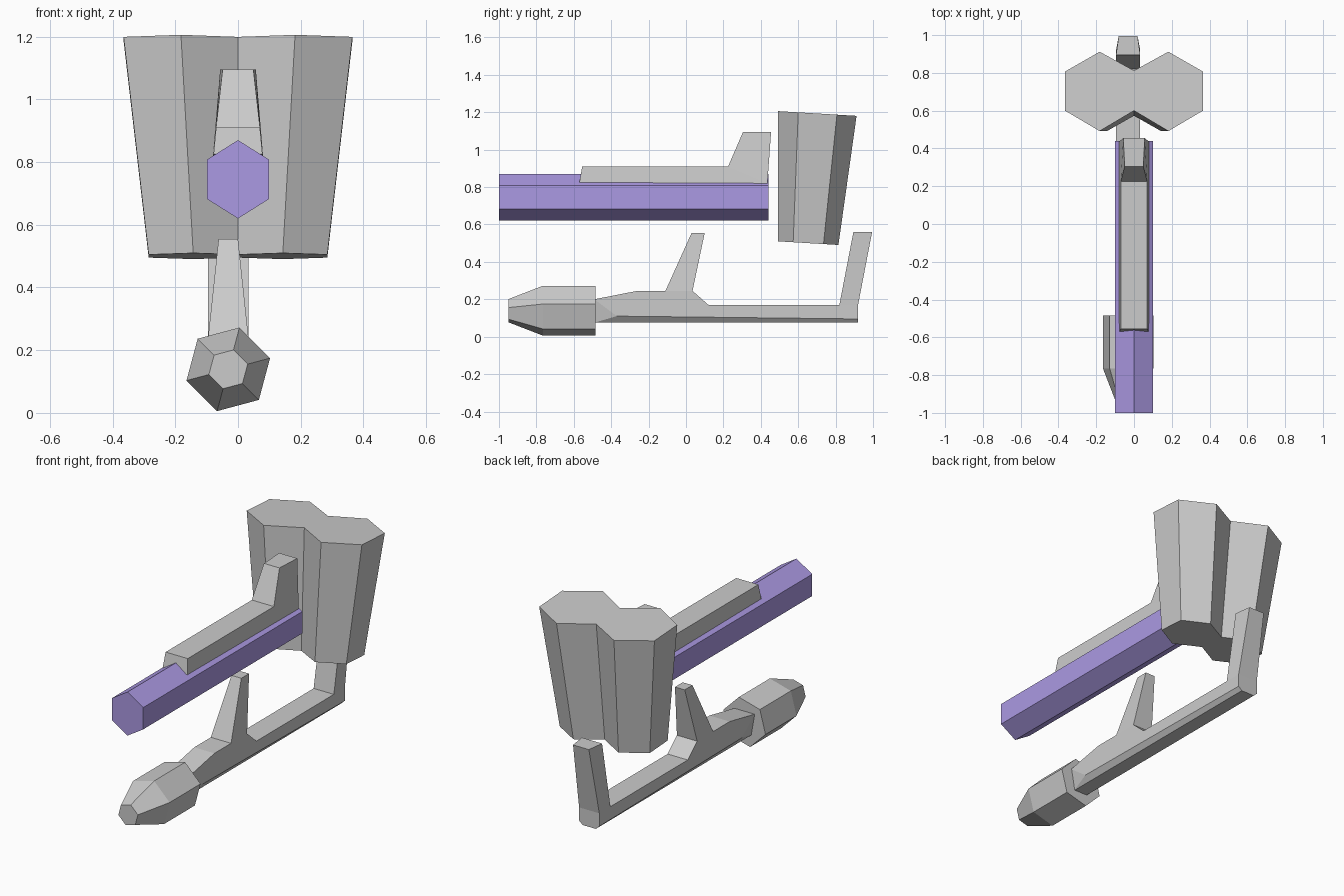
import bpy
import bmesh
from math import cos, sin, radians

cube = bpy.data.objects.get("Cube")
if cube:
    bpy.data.objects.remove(cube, do_unlink=True)


def make_material(name, rgb):
    mat = bpy.data.materials.new(name)
    mat.use_nodes = True
    mat.diffuse_color = (*rgb, 1)
    mat.node_tree.nodes["Principled BSDF"].inputs["Base Color"].default_value = (*rgb, 1)
    return mat


grey = make_material("light grey", (0.6, 0.6, 0.6))
purple = make_material("soft purple", (0.41, 0.32, 0.77))


def finish(bm, name, mat):
    bmesh.ops.recalc_face_normals(bm, faces=bm.faces)
    mesh = bpy.data.meshes.new(name)
    bm.to_mesh(mesh)
    bm.free()
    mesh.materials.append(mat)
    obj = bpy.data.objects.new(name, mesh)
    bpy.context.collection.objects.link(obj)
    return obj


def loft(name, rings, mat):
    """Join matching rings of points and close both ends."""
    bm = bmesh.new()
    loops = [[bm.verts.new(p) for p in ring] for ring in rings]
    n = len(loops[0])
    for a, b in zip(loops, loops[1:]):
        for i in range(n):
            j = (i + 1) % n
            bm.faces.new((a[i], a[j], b[j], b[i]))
    bm.faces.new(loops[0])
    bm.faces.new(loops[-1])
    return finish(bm, name, mat)


def slab(name, points, cells, centre, mat):
    """Side profile of (y, z, half width) points, filled by cells on both flanks."""
    bm = bmesh.new()
    left = [bm.verts.new((centre + w, y, z)) for y, z, w in points]
    right = [bm.verts.new((centre - w, y, z)) for y, z, w in points]
    edges = {}
    for cell in cells:
        for side in (left, right):
            bm.faces.new([side[i] for i in cell])
        for i, j in zip(cell, cell[1:] + cell[:1]):
            key = (min(i, j), max(i, j))
            edges[key] = edges.get(key, 0) + 1
    # Bridge the outline only
    for (i, j), count in edges.items():
        if count == 1:
            bm.faces.new((left[i], left[j], right[j], right[i]))
    return finish(bm, name, mat)


def hexagon(y, x, z, rx, rz, turn):
    angles = [radians(turn + 60 * i) for i in range(6)]
    return [(x + rx * cos(a), y, z + rz * sin(a)) for a in angles]


# Long hexagonal barrel
loft("barrel", [hexagon(y, 0, 0.745, 0.115, 0.125, 30) for y in (-1, 0.44)], purple)

# Raised cover on top of the barrel
slab("top_cover",
     [(-0.57, 0.825, 0.078), (-0.555, 0.91, 0.07), (0.225, 0.91, 0.07),
      (0.305, 1.095, 0.049), (0.455, 1.095, 0.057), (0.435, 0.82, 0.08)],
     [[0, 1, 2, 5], [2, 3, 4, 5]], 0, grey)

# Lower rail with its two upright posts and chamfered underside
W = 0.064
slab("lower_rail",
     [(-0.49, 0.20, W), (-0.26, 0.245, W), (-0.11, 0.245, W),
      (0.03, 0.555, 0.031), (0.10, 0.555, 0.031), (0.035, 0.245, W),
      (0.12, 0.17, W), (0.82, 0.17, W), (0.895, 0.56, W), (0.995, 0.56, 0.05),
      (0.92, 0.17, W), (0.92, 0.095, W), (-0.37, 0.11, W),
      (-0.49, 0.075, 0.042), (0.92, 0.075, 0.042)],
     [[0, 1, 2, 5, 6, 12], [2, 3, 4, 5], [6, 7, 10, 11, 12],
      [7, 8, 9, 10], [0, 12, 13], [12, 11, 14, 13]], -0.031, grey)

# Tapered hexagonal nose on the rail
loft("rail_nose", [hexagon(y, -0.031, 0.139, r, r, 15)
                   for y, r in ((-0.95, 0.064), (-0.765, 0.138), (-0.485, 0.138))], grey)


# Double-hexagon tapered hopper with slanted ends
def hopper_ring(outer, lobe, front, side_front, side_back, back, notch, z):
    half = [(0, notch[0]), (lobe, front), (outer, side_front),
            (outer, side_back), (lobe, back), (0, notch[1])]
    outline = half + [(-x, y) for x, y in reversed(half[1:-1])]
    return [(x, y, z - 0.06 * (y - 0.49)) for x, y in outline]


loft("rear_hopper",
     [hopper_ring(0.285, 0.143, 0.492, 0.573, 0.735, 0.815, (0.573, 0.735), 0.51),
      hopper_ring(0.365, 0.182, 0.492, 0.6, 0.807, 0.912, (0.6, 0.812), 1.206)], grey)
